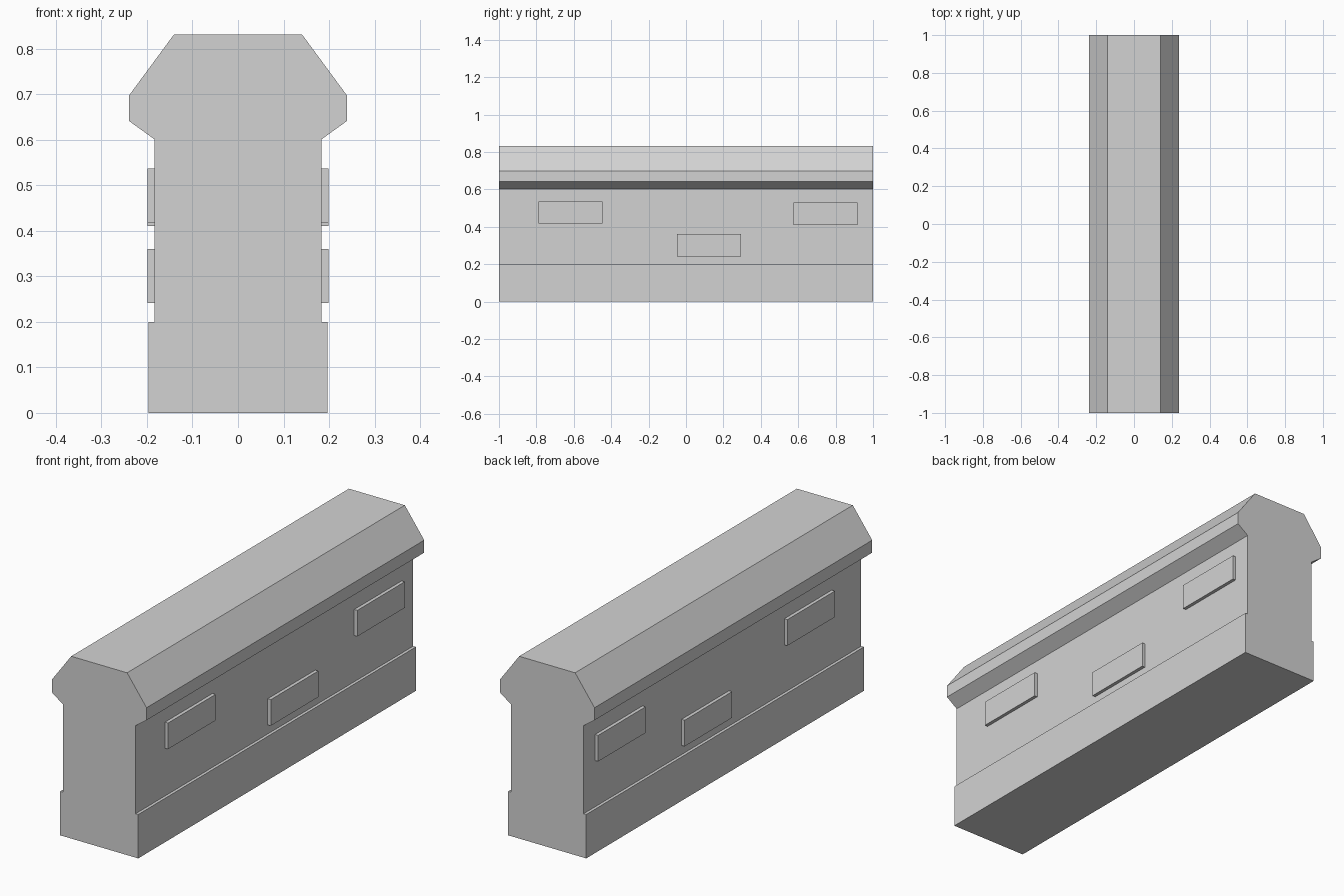
import bpy
import bmesh

cube = bpy.data.objects.get("Cube")
if cube:
    bpy.data.objects.remove(cube, do_unlink=True)

# Single stone colour
stone = bpy.data.materials.new("light_grey_stone")
stone.use_nodes = True
colour = (0.65, 0.65, 0.65, 1)
stone.diffuse_color = colour
stone.node_tree.nodes["Principled BSDF"].inputs["Base Color"].default_value = colour

HALF_LENGTH = 1.0
WALL_X = 0.1835
BLOCK_X = 0.199


def add_object(name, bm):
    bmesh.ops.recalc_face_normals(bm, faces=bm.faces)
    mesh = bpy.data.meshes.new(name)
    bm.to_mesh(mesh)
    bm.free()
    mesh.materials.append(stone)
    obj = bpy.data.objects.new(name, mesh)
    bpy.context.collection.objects.link(obj)
    return obj


def extruded_wall(name, half_profile):
    """Mirror a half profile (x, z) and extrude it along y."""
    outline = half_profile + [(-x, z) for x, z in reversed(half_profile)]
    bm = bmesh.new()
    face = bm.faces.new([bm.verts.new((x, -HALF_LENGTH, z)) for x, z in outline])
    new = bmesh.ops.extrude_face_region(bm, geom=[face])["geom"]
    verts = [v for v in new if isinstance(v, bmesh.types.BMVert)]
    bmesh.ops.translate(bm, verts=verts, vec=(0, 2 * HALF_LENGTH, 0))
    return add_object(name, bm)


def raised_block(name, side, y, z, length=0.342, height=0.119):
    """Thin box standing proud of one wall face."""
    bm = bmesh.new()
    bmesh.ops.create_cube(bm, size=1)
    inner = WALL_X - 0.005
    bmesh.ops.scale(bm, verts=bm.verts, vec=(BLOCK_X - inner, length, height))
    bmesh.ops.translate(bm, verts=bm.verts, vec=(side * (BLOCK_X + inner) / 2, y, z))
    return add_object(name, bm)


# Wall with stepped plinth and chamfered coping
extruded_wall("parapet_wall", [
    (0.197, 0), (0.197, 0.2), (WALL_X, 0.2), (WALL_X, 0.601),
    (0.239, 0.641), (0.239, 0.698), (0.141, 0.831),
])

# Raised stones on both long faces
for side, side_name in ((1, "left"), (-1, "right")):
    for part, y, z in (("front", -0.617, 0.477),
                       ("middle", 0.123, 0.301),
                       ("back", 0.746, 0.47)):
        raised_block(f"{side_name}_{part}_stone", side, y, z)
